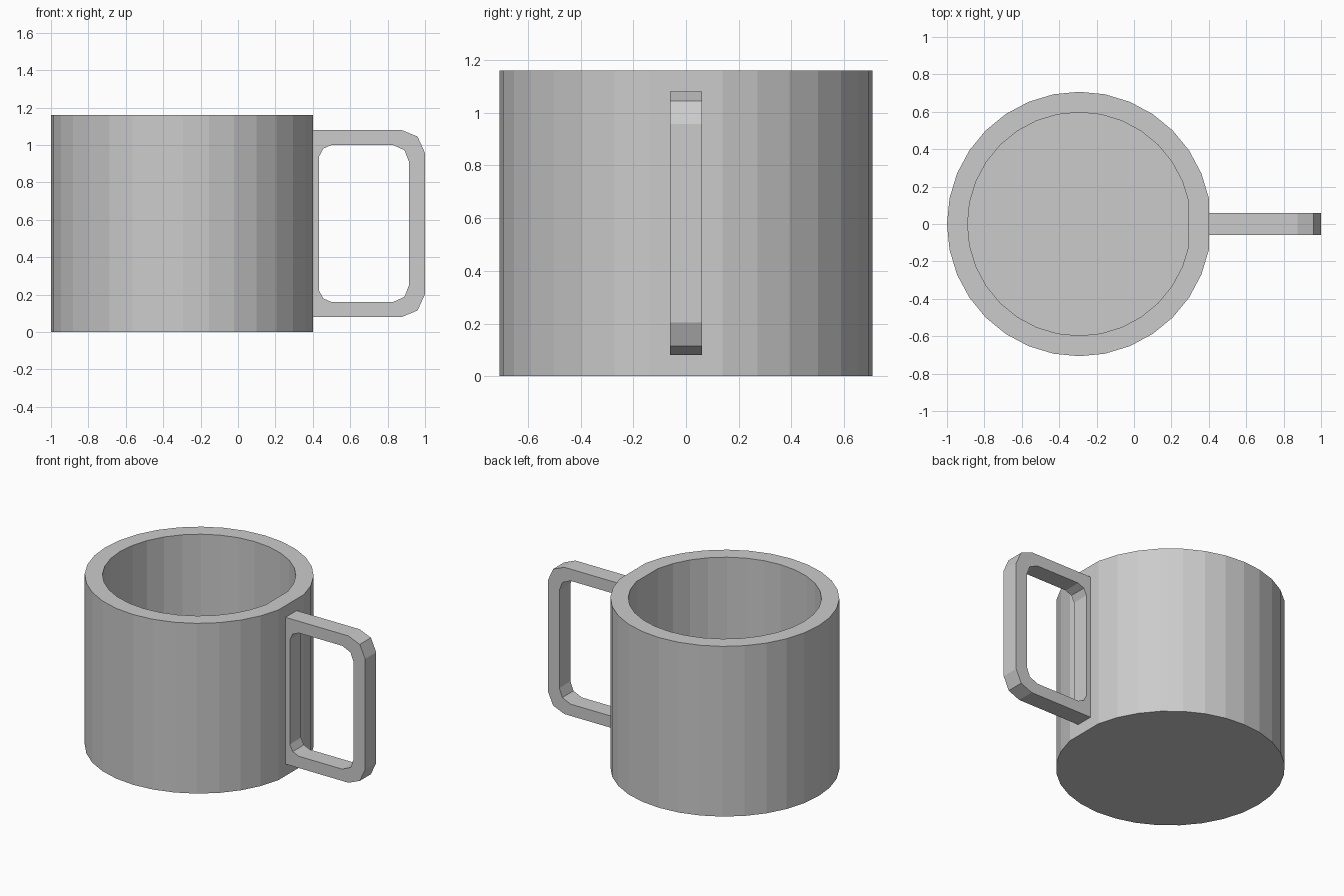
import bpy, bmesh
from math import cos, sin, pi

if "Cube" in bpy.data.objects:
    bpy.data.objects.remove(bpy.data.objects["Cube"])

SIDES = 32
CENTRE_X = -0.293


def add_ring(bm, radius, z):
    # The vertex facing the handle is left out, giving one wide flat facet there
    return [bm.verts.new((CENTRE_X + radius * cos(2 * pi * i / SIDES),
                          radius * sin(2 * pi * i / SIDES), z))
            for i in range(1, SIDES)]


# Cup: outer wall, rim, inner wall and floor from one lathe profile
bm = bmesh.new()
profile = [(0.707, 0.0), (0.707, 1.16), (0.597, 1.16), (0.597, 0.11)]
rings = [add_ring(bm, r, z) for r, z in profile]
for a, b in zip(rings, rings[1:]):
    for i in range(len(a)):
        j = (i + 1) % len(a)
        bm.faces.new((a[i], a[j], b[j], b[i]))
bm.faces.new(rings[0][::-1])
bm.faces.new(rings[-1])
bmesh.ops.recalc_face_normals(bm, faces=bm.faces)
mesh = bpy.data.meshes.new("cup_body")
bm.to_mesh(mesh)
bm.free()
bpy.context.collection.objects.link(bpy.data.objects.new("cup_body", mesh))

# Handle: chamfered outline with a chamfered opening, extruded in depth
MID_Z = 0.58
outer_half = [(0.39, 0.5), (0.875, 0.5), (0.96, 0.465), (1.0, 0.377)]
inner_half = [(0.433, 0.357), (0.455, 0.4), (0.5, 0.42),
              (0.828, 0.42), (0.89, 0.392), (0.913, 0.333)]

curve = bpy.data.curves.new("handle", 'CURVE')
curve.dimensions = '2D'
curve.fill_mode = 'BOTH'
curve.extrude = 0.06
for half in (outer_half, inner_half):
    loop = half + [(x, -z) for x, z in reversed(half)]
    spline = curve.splines.new('POLY')
    spline.points.add(len(loop) - 1)
    for point, (x, z) in zip(spline.points, loop):
        point.co = (x, MID_Z + z, 0, 1)
    spline.use_cyclic_u = True

handle = bpy.data.objects.new("handle", curve)
handle.rotation_euler = (pi / 2, 0, 0)
bpy.context.collection.objects.link(handle)
bpy.context.view_layer.objects.active = handle
handle.select_set(True)
bpy.ops.object.convert(target='MESH')
bpy.ops.object.shade_flat()
